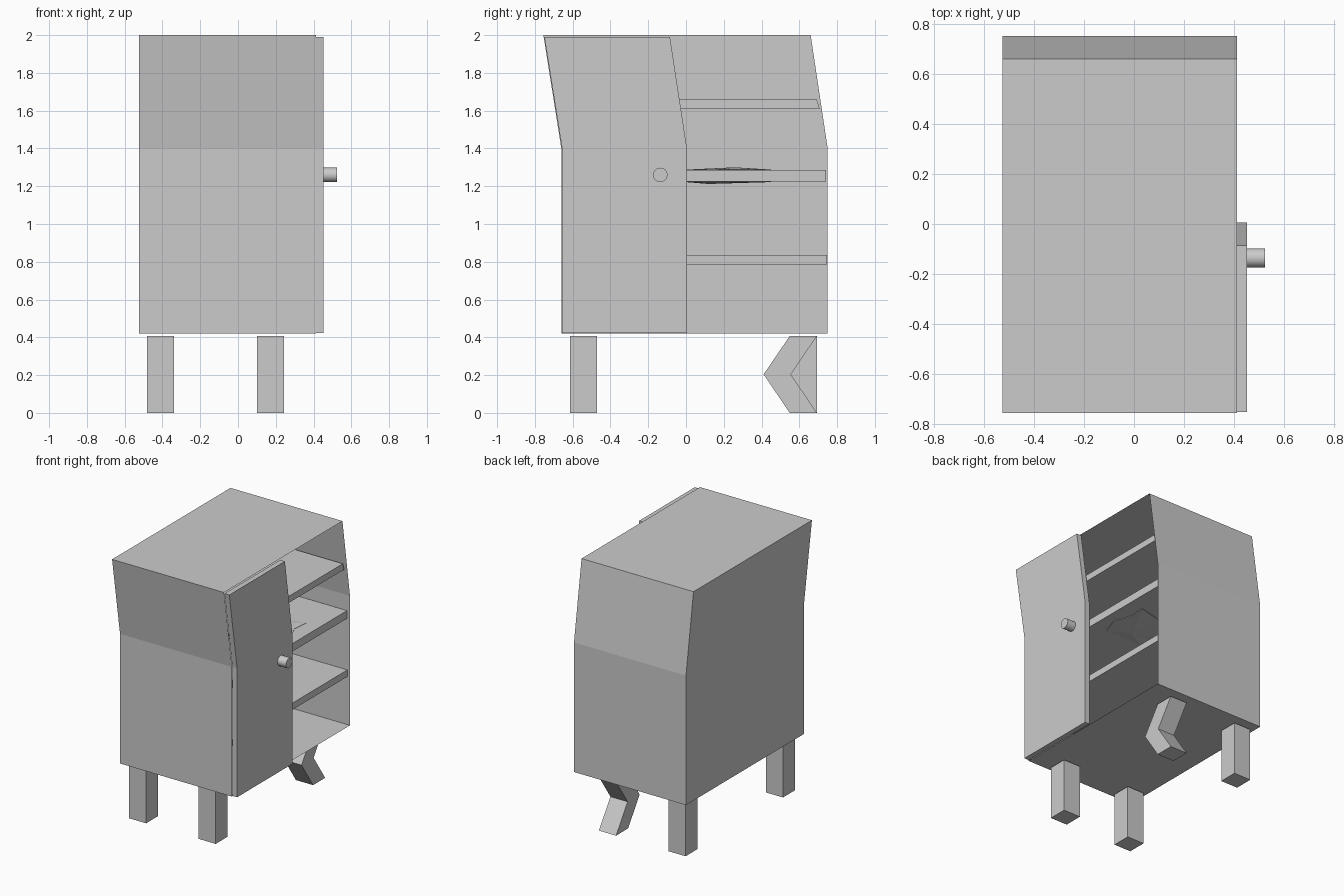
import bpy, bmesh, math
from mathutils import Matrix

cube = bpy.data.objects.get("Cube")
if cube:
    bpy.data.objects.remove(cube, do_unlink=True)

grey = bpy.data.materials.new("plain grey")
grey.use_nodes = True
colour = (0.6, 0.6, 0.6, 1)
grey.diffuse_color = colour
grey.node_tree.nodes["Principled BSDF"].inputs["Base Color"].default_value = colour


def finish(name, bm):
    mesh = bpy.data.meshes.new(name)
    bm.to_mesh(mesh)
    bm.free()
    mesh.materials.append(grey)
    ob = bpy.data.objects.new(name, mesh)
    bpy.context.collection.objects.link(ob)
    return ob


def prism(name, profile, x0, x1, open_right=False):
    """Extrude a (y, z) profile along x, optionally leaving the +x end open."""
    bm = bmesh.new()
    left = [bm.verts.new((x0, y, z)) for y, z in profile]
    right = [bm.verts.new((x1, y, z)) for y, z in profile]
    n = len(profile)
    bm.faces.new(left)
    if not open_right:
        bm.faces.new(right[::-1])
    for i in range(n):
        j = (i + 1) % n
        bm.faces.new((left[j], left[i], right[i], right[j]))
    if open_right:
        # make the outer skin face away from the middle
        bm.normal_update()
        for f in bm.faces:
            c = f.calc_center_median()
            c.z -= 1.2
            if f.normal.dot(c) < 0:
                f.normal_flip()
    else:
        bmesh.ops.recalc_face_normals(bm, faces=bm.faces)
    return finish(name, bm)


def rect(y0, y1, z0, z1):
    return [(y0, z0), (y1, z0), (y1, z1), (y0, z1)]


LEFT, RIGHT = -0.525, 0.412
LOW, BEND, TOP = 0.42, 1.4, 2.0

# Thin cabinet body, open on the door side
prism("cabinet_body",
      [(-0.66, LOW), (0.75, LOW), (0.75, BEND), (0.66, TOP), (-0.755, TOP), (-0.66, BEND)],
      LEFT, RIGHT, open_right=True)

# Sliding door covering the front half of the opening
prism("sliding_door",
      [(-0.656, 0.424), (0.005, 0.424), (0.005, BEND), (-0.085, 1.99), (-0.75, 1.99), (-0.656, BEND)],
      RIGHT, 0.452)

# Shelves
prism("lower_shelf", rect(-0.655, 0.746, 0.785, 0.836), LEFT + 0.005, 0.393)
prism("middle_shelf", rect(-0.655, 0.742, 1.226, 1.286), LEFT + 0.005, 0.393)
prism("upper_shelf", [(-0.69, 1.61), (0.708, 1.61), (0.692, 1.66), (-0.698, 1.66)],
      LEFT + 0.005, 0.393)

# Straight legs and the one bent back leg
HEIGHT = 0.407
for name, x, y in (("front_right_leg", -0.482, -0.615),
                   ("front_left_leg", 0.1, -0.615),
                   ("back_right_leg", -0.482, 0.549)):
    prism(name, rect(y, y + 0.144, 0, HEIGHT), x, x + 0.144)
prism("bent_back_leg",
      [(0.549, 0), (0.693, 0), (0.555, 0.204), (0.693, HEIGHT), (0.549, HEIGHT), (0.411, 0.204)],
      0.1, 0.244)

# Round door knob
bm = bmesh.new()
bmesh.ops.create_cone(bm, cap_ends=True, segments=32, radius1=0.038, radius2=0.038, depth=0.075,
                      matrix=Matrix.Translation((0.486, -0.136, 1.26))
                      @ Matrix.Rotation(math.pi / 2, 4, "Y"))
knob = finish("door_knob", bm)
for p in knob.data.polygons:
    p.use_smooth = len(p.vertices) == 4
bpy.context.view_layer.objects.active = knob
knob.select_set(True)
bpy.ops.object.shade_smooth_by_angle(angle=math.radians(40))

# Shallow irregular patch set into the middle shelf
outline = [(0.27, 0.02), (0.32, 0.16), (0.27, 0.29), (0.28, 0.42), (0.11, 0.38),
           (0.0, 0.45), (-0.08, 0.2), (-0.03, 0.12), (-0.09, 0.0), (0.1, 0.03)]
bm = bmesh.new()
low = [bm.verts.new((x, y, 1.222)) for x, y in outline]
high = [bm.verts.new((x, y, 1.288)) for x, y in outline]
under = bm.verts.new((0.12, 0.12, 1.212))
peak = bm.verts.new((0.12, 0.26, 1.3))
for i in range(len(outline)):
    j = (i + 1) % len(outline)
    bm.faces.new((low[i], low[j], high[j], high[i]))
    bm.faces.new((high[i], high[j], peak))
    bm.faces.new((low[j], low[i], under))
bmesh.ops.recalc_face_normals(bm, faces=bm.faces)
finish("shelf_patch", bm)
